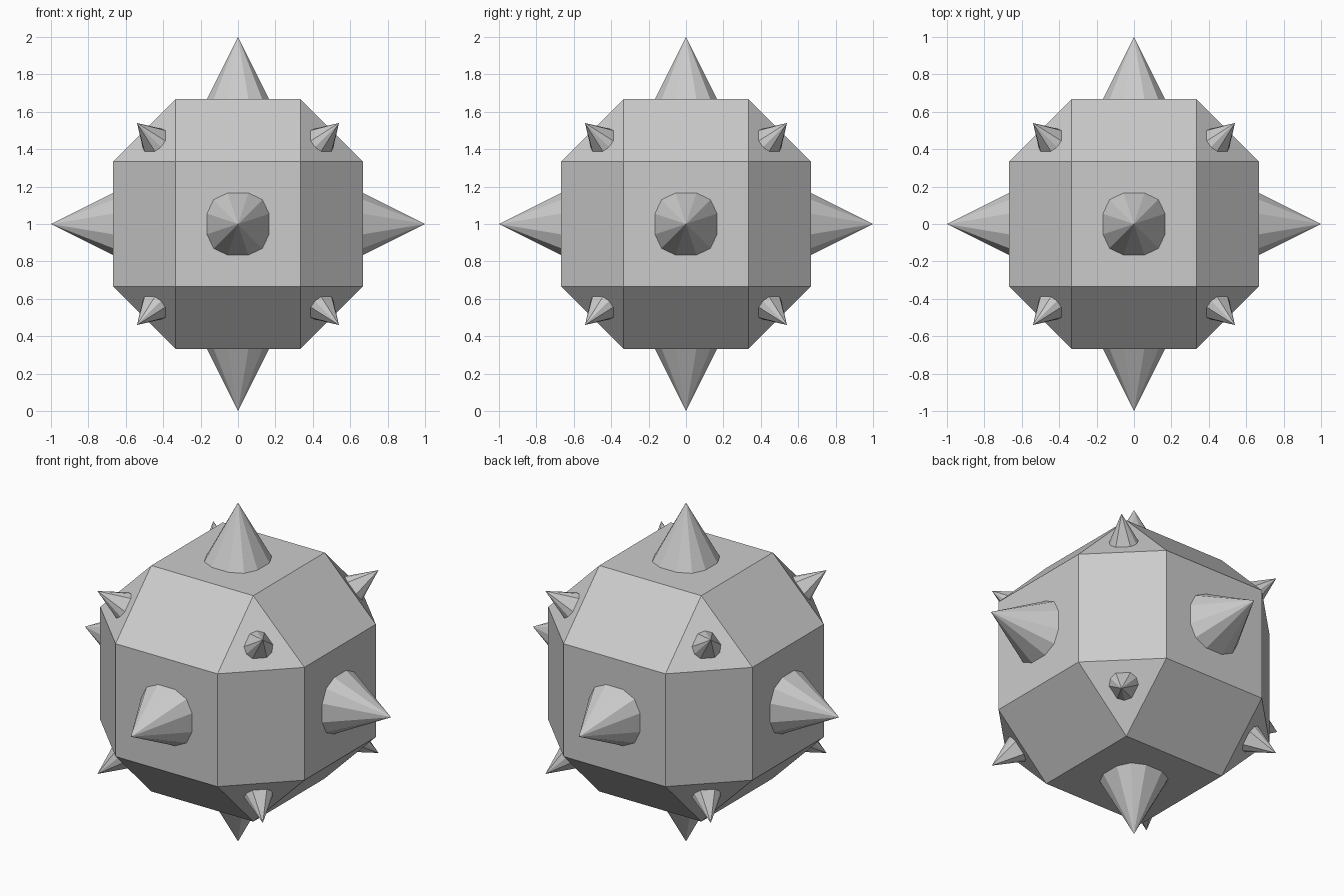
import bpy, bmesh, math
from itertools import product
from mathutils import Vector

if "Cube" in bpy.data.objects:
    bpy.data.objects.remove(bpy.data.objects["Cube"])

CENTRE = Vector((0, 0, 1))
OUT, IN = 0.667, 0.333


def finish(bm, name):
    mesh = bpy.data.meshes.new(name)
    bmesh.ops.recalc_face_normals(bm, faces=bm.faces)
    bm.to_mesh(mesh)
    bm.free()
    obj = bpy.data.objects.new(name, mesh)
    obj.location = CENTRE
    bpy.context.collection.objects.link(obj)
    return obj


def spike(name, corners, tip, corner_pull):
    """Cone whose base is a rounded version of the face it grows from."""
    mid = sum(corners, Vector()) / len(corners)
    ring = []
    for a, b in zip(corners, corners[1:] + corners[:1]):
        ring.append(mid.lerp(a, corner_pull))
        for t in (1 / 3, 2 / 3):
            ring.append(mid.lerp(a.lerp(b, t), 0.5))
    bm = bmesh.new()
    base = [bm.verts.new(p) for p in ring]
    apex = bm.verts.new(tip)
    for a, b in zip(base, base[1:] + base[:1]):
        bm.faces.new((a, b, apex))
    bm.faces.new(base[::-1])
    finish(bm, name)


# Faceted body: a cube with its edges and corners cut off
bm = bmesh.new()
for axis in range(3):
    for signs in product((-1, 1), repeat=3):
        bm.verts.new([s * (OUT if i == axis else IN) for i, s in enumerate(signs)])
bmesh.ops.convex_hull(bm, input=bm.verts)
bmesh.ops.dissolve_limit(bm, angle_limit=math.radians(2), verts=bm.verts, edges=bm.edges)
finish(bm, "body")

# Large spikes on the six square faces
for axis in range(3):
    for s in (-1, 1):
        corners = []
        for u, v in ((-1, -1), (1, -1), (1, 1), (-1, 1)):
            p = Vector()
            p[axis], p[(axis + 1) % 3], p[(axis + 2) % 3] = s * OUT, u * IN, v * IN
            corners.append(p)
        tip = Vector()
        tip[axis] = s
        spike("large_spike", corners, tip, 0.39)

# Small spikes on the eight triangular faces
for signs in product((-1, 1), repeat=3):
    corners = [Vector([s * (OUT if i == k else IN) for i, s in enumerate(signs)])
               for k in range(3)]
    spike("small_spike", corners, Vector(signs) * 0.54, 0.295)
